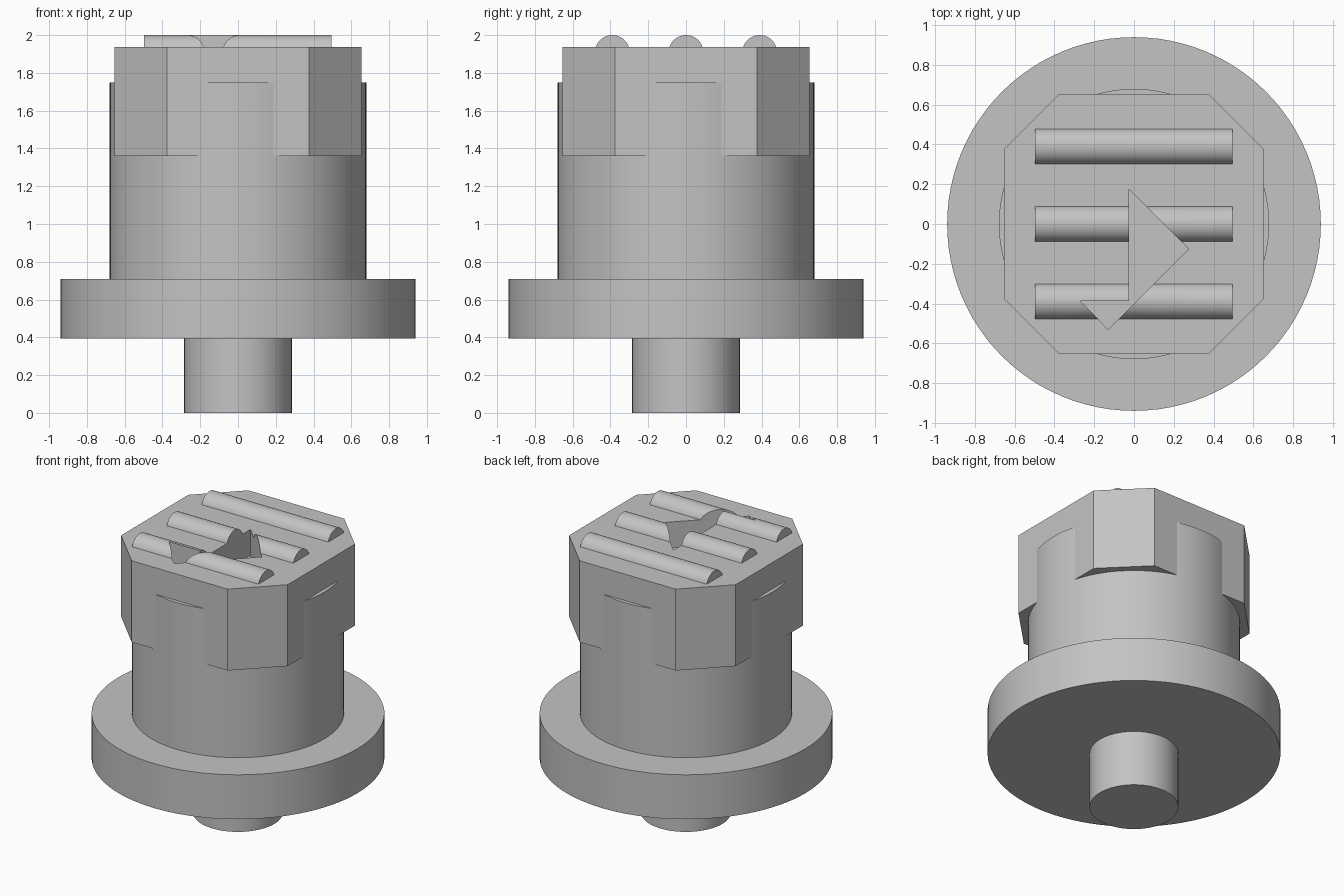
import bpy
import bmesh
import math

cube = bpy.data.objects.get("Cube")
if cube:
    bpy.data.objects.remove(cube, do_unlink=True)

# Single colour
grey = bpy.data.materials.new("plain_grey")
grey.use_nodes = True
colour = (0.55, 0.55, 0.55, 1)
grey.diffuse_color = colour
grey.node_tree.nodes["Principled BSDF"].inputs["Base Color"].default_value = colour


def prism(name, outline, direction, smooth=False):
    """Extrude a closed outline of 3D points along a direction."""
    bm = bmesh.new()
    base = bm.faces.new([bm.verts.new(p) for p in outline])
    top = bmesh.ops.extrude_face_region(bm, geom=[base], use_keep_orig=True)
    verts = [g for g in top["geom"] if isinstance(g, bmesh.types.BMVert)]
    bmesh.ops.translate(bm, verts=verts, vec=direction)
    bmesh.ops.recalc_face_normals(bm, faces=bm.faces)
    mesh = bpy.data.meshes.new(name)
    bm.to_mesh(mesh)
    bm.free()
    mesh.materials.append(grey)
    obj = bpy.data.objects.new(name, mesh)
    bpy.context.collection.objects.link(obj)
    if smooth:
        bpy.ops.object.select_all(action="DESELECT")
        obj.select_set(True)
        bpy.context.view_layer.objects.active = obj
        bpy.ops.object.shade_smooth_by_angle(angle=math.radians(30))
    return obj


def disc(name, radius, z0, z1, sides=96):
    angles = [2 * math.pi * i / sides for i in range(sides)]
    ring = [(radius * math.cos(a), radius * math.sin(a), z0) for a in angles]
    return prism(name, ring, (0, 0, z1 - z0), smooth=True)


# Round parts
disc("stem", 0.285, 0, 0.41)
disc("flange", 0.94, 0.395, 0.71)
disc("body", 0.68, 0.70, 1.75)

# Chamfered square head
H, C = 0.653, 0.376
corners = [(H, -C), (H, C), (C, H), (-C, H), (-H, C), (-H, -C), (-C, -H), (C, -H)]
head = prism("head", [(x, y, 1.36) for x, y in corners], (0, 0, 0.577))

# Rounded grip ribs on the head
RIB_R, RIB_Z = 0.092, 1.908
ribs = []
for label, y in (("front", -0.39), ("middle", 0), ("back", 0.39)):
    arc = [math.radians(5 + 170 * i / 24) for i in range(25)]
    outline = [(-0.497, y + RIB_R * math.cos(a), RIB_Z + RIB_R * math.sin(a)) for a in arc]
    ribs.append(prism(label + "_rib", outline, (0.992, 0, 0), smooth=True))

# Arrow-shaped pocket cut through the ribs and into the head
arrow = [(-0.025, 0.175), (0.275, -0.125), (-0.13, -0.53), (-0.27, -0.387), (-0.025, -0.387)]
cutter = prism("arrow_cutter", [(x, y, 1.753) for x, y in arrow], (0, 0, 0.4))
cutter.hide_render = True
cutter.display_type = "WIRE"
for obj in [head] + ribs[:2]:
    cut = obj.modifiers.new("arrow_pocket", "BOOLEAN")
    cut.operation = "DIFFERENCE"
    cut.solver = "EXACT"
    cut.object = cutter
cutter.hide_set(True)
